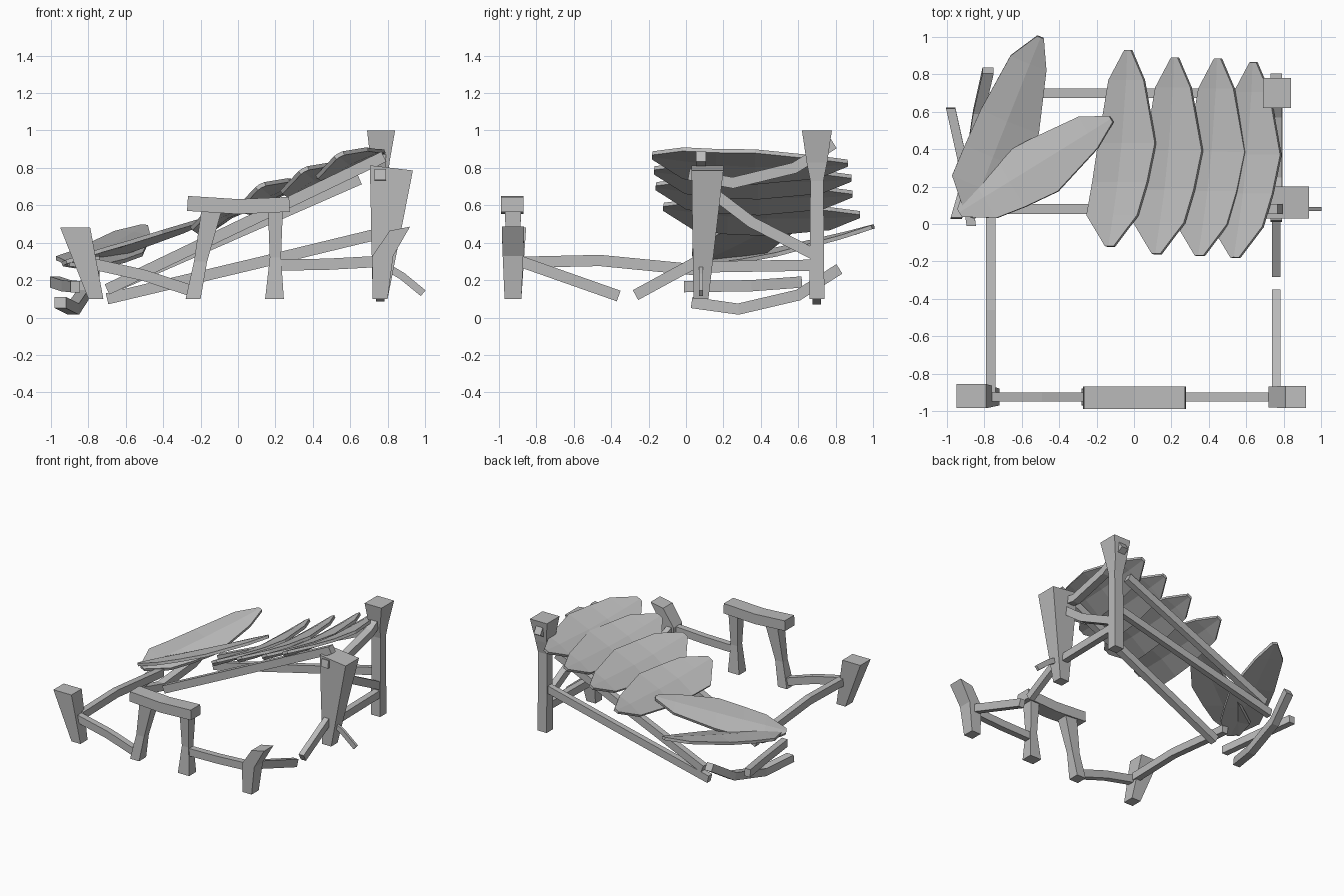
import bpy, bmesh
from mathutils import Vector

cube = bpy.data.objects.get("Cube")
if cube:
    bpy.data.objects.remove(cube, do_unlink=True)

grey = bpy.data.materials.new("weathered_grey")
grey.use_nodes = True
grey.diffuse_color = (0.5, 0.5, 0.5, 1)
grey.node_tree.nodes["Principled BSDF"].inputs["Base Color"].default_value = (0.5, 0.5, 0.5, 1)


def finish(name, bm):
    bmesh.ops.recalc_face_normals(bm, faces=bm.faces)
    mesh = bpy.data.meshes.new(name)
    bm.to_mesh(mesh)
    bm.free()
    mesh.materials.append(grey)
    obj = bpy.data.objects.new(name, mesh)
    bpy.context.collection.objects.link(obj)
    return obj


def loft(name, sections):
    """Skin a closed solid over four-cornered sections."""
    bm = bmesh.new()
    rings = [[bm.verts.new(p) for p in s] for s in sections]
    for r, s in zip(rings, rings[1:]):
        for i in range(4):
            j = (i + 1) % 4
            bm.faces.new((r[i], r[j], s[j], s[i]))
    bm.faces.new(rings[0])
    bm.faces.new(rings[-1])
    return finish(name, bm)


def corners(c, u, v):
    return [c - u - v, c + u - v, c + u + v, c - u + v]


def beam(name, path, side, wide=0.05, high=0.06):
    """Bar along a path; side is the horizontal direction across it."""
    pts = [Vector(p) for p in path]
    side = Vector(side)
    sections = []
    for i, p in enumerate(pts):
        along = pts[min(i + 1, len(pts) - 1)] - pts[max(i - 1, 0)]
        up = along.cross(side).normalized()
        sections.append(corners(p, side * wide / 2, up * high / 2))
    return loft(name, sections)


def post(name, levels, tilt=0):
    """Upright from levels of (x, y, z, width, depth); tilt slopes the top."""
    sections = [corners(Vector((x, y, z)), Vector((w / 2, 0, 0)), Vector((0, d / 2, 0)))
                for x, y, z, w, d in levels]
    for p in sections[-1]:
        p.z += tilt * (p.x - levels[-1][0])
    return loft(name, sections)


# Leaf outline: position along the leaf, then left and right share of the half width
OUTLINE = [(0, 0.12, 0.15), (0.16, 0.9, 0.72), (0.33, 0.87, 0.88), (0.53, 0.82, 1),
           (0.85, 0.6, 0.52), (1, 0.1, 0.1)]


def leaf(name, base, tip, width, across, sag):
    base, tip, across = Vector(base), Vector(tip), Vector(across).normalized()
    normal = across.cross(tip - base).normalized()
    bm = bmesh.new()
    rows = []
    for t, left, right in OUTLINE:
        mid = base.lerp(tip, t) - normal * sag * 4 * t * (1 - t)
        ridge = mid + normal * 0.02 * right
        half = across * width / 2
        rows.append([bm.verts.new(p) for p in (mid - half * left, ridge, mid + half * right)])
    for r, s in zip(rows, rows[1:]):
        for i in range(2):
            bm.faces.new((r[i], r[i + 1], s[i + 1], s[i]))
    obj = finish(name, bm)
    solid = obj.modifiers.new("thickness", "SOLIDIFY")
    solid.thickness = 0.022
    solid.offset = 0
    return obj


X, Y = (1, 0, 0), (0, 1, 0)

# Corner posts
post("front_right_post", [(-0.76, -0.925, 0.1, 0.08, 0.09), (-0.87, -0.92, 0.48, 0.16, 0.13)])
post("front_left_post", [(0.76, -0.925, 0.1, 0.08, 0.09), (0.775, -0.925, 0.33, 0.11, 0.11),
                         (0.865, -0.925, 0.475, 0.11, 0.12)], 0.2)
post("middle_post", [(0.76, 0.08, 0.1, 0.08, 0.08), (0.82, 0.115, 0.8, 0.23, 0.17)], -0.12)
post("tall_post", [(0.76, 0.7, 0.1, 0.08, 0.08), (0.76, 0.7, 0.73, 0.08, 0.07),
                   (0.76, 0.7, 0.83, 0.1, 0.11), (0.765, 0.7, 1, 0.15, 0.16)])

# Gateway
beam("gate_lintel", [(-0.27, -0.93, 0.61), (0, -0.93, 0.593), (0.275, -0.93, 0.605)],
     Y, 0.12, 0.08)
post("gate_left_leg", [(0.195, -0.925, 0.1, 0.1, 0.09), (0.2, -0.925, 0.32, 0.06, 0.06),
                       (0.2, -0.925, 0.58, 0.08, 0.09)])
post("gate_right_leg", [(-0.24, -0.925, 0.1, 0.08, 0.09), (-0.2, -0.925, 0.3, 0.07, 0.06),
                        (-0.14, -0.925, 0.58, 0.11, 0.09)])

# Fence rails
beam("front_right_rail", [(-0.79, -0.925, 0.29), (-0.5, -0.925, 0.225), (-0.24, -0.925, 0.14)], Y)
beam("front_left_rail", [(0.2, -0.925, 0.28), (0.48, -0.925, 0.285), (0.76, -0.925, 0.3)], Y)
beam("right_side_rail", [(-0.765, -0.9, 0.295), (-0.765, -0.46, 0.305),
                         (-0.765, 0, 0.26), (-0.765, 0.12, 0.25)], X)
beam("broken_rail_front", [(0.76, -0.9, 0.305), (0.76, -0.36, 0.115)], X, 0.045)
beam("broken_rail_back", [(0.76, -0.27, 0.12), (0.76, 0.08, 0.31)], X, 0.045)
beam("prop_stick", [(0.78, 0.08, 0.28), (0.88, 0.08, 0.22), (0.99, 0.08, 0.13)], Y, 0.02, 0.04)

# Frame between the middle and tall posts
beam("end_rail", [(0.77, 0.05, 0.27), (0.77, 0.7, 0.28)], X)
beam("end_brace", [(0.77, 0.1, 0.7), (0.77, 0.35, 0.51), (0.77, 0.7, 0.33)], X)
beam("end_top_rail", [(0.76, 0.015, 0.765), (0.76, 0.25, 0.72), (0.76, 0.58, 0.8),
                      (0.76, 0.79, 0.93)], X, 0.06)

# Sloping rafters
beam("front_rafter", [(-0.7, 0.08, 0.15), (0.78, 0.08, 0.86)], Y, 0.055)
beam("back_rafter", [(-0.65, 0.7, 0.17), (0.65, 0.7, 0.74)], Y)
beam("back_low_rail", [(-0.7, 0.7, 0.1), (0.1, 0.7, 0.29), (0.76, 0.7, 0.45)], Y, 0.045)

# Loose bent sticks at the low end
beam("loose_stick", [(-0.87, -0.01, 0.165), (-0.92, 0.35, 0.17), (-0.98, 0.62, 0.19)], X)
beam("bent_stick", [(-0.95, 0.03, 0.08), (-0.88, 0.28, 0.045), (-0.83, 0.6, 0.12),
                    (-0.78, 0.82, 0.26)], X, 0.06)

# Roof of overlapping leaves, each right edge lying over the next leaf
for n, (x, z, low, high) in enumerate([(-0.13, 0.59, -0.12, 0.93), (0.12, 0.7, -0.16, 0.89),
                                       (0.35, 0.785, -0.17, 0.885), (0.54, 0.865, -0.18, 0.865)]):
    leaf("roof_leaf_" + str(n + 1), (x, low, z), (x + 0.1, high, z - 0.04), 0.38,
         (1, 0, 0.56), 0.055)

# Fallen leaves at the low end
leaf("fallen_leaf_back", (-0.88, 0.04, 0.28), (-0.5, 1, 0.485), 0.37, (0.92, -0.38, -0.12), 0.03)
leaf("fallen_leaf_front", (-0.93, 0.06, 0.29), (-0.12, 0.56, 0.54), 0.36, (0.5, -0.85, 0.3), 0.02)
